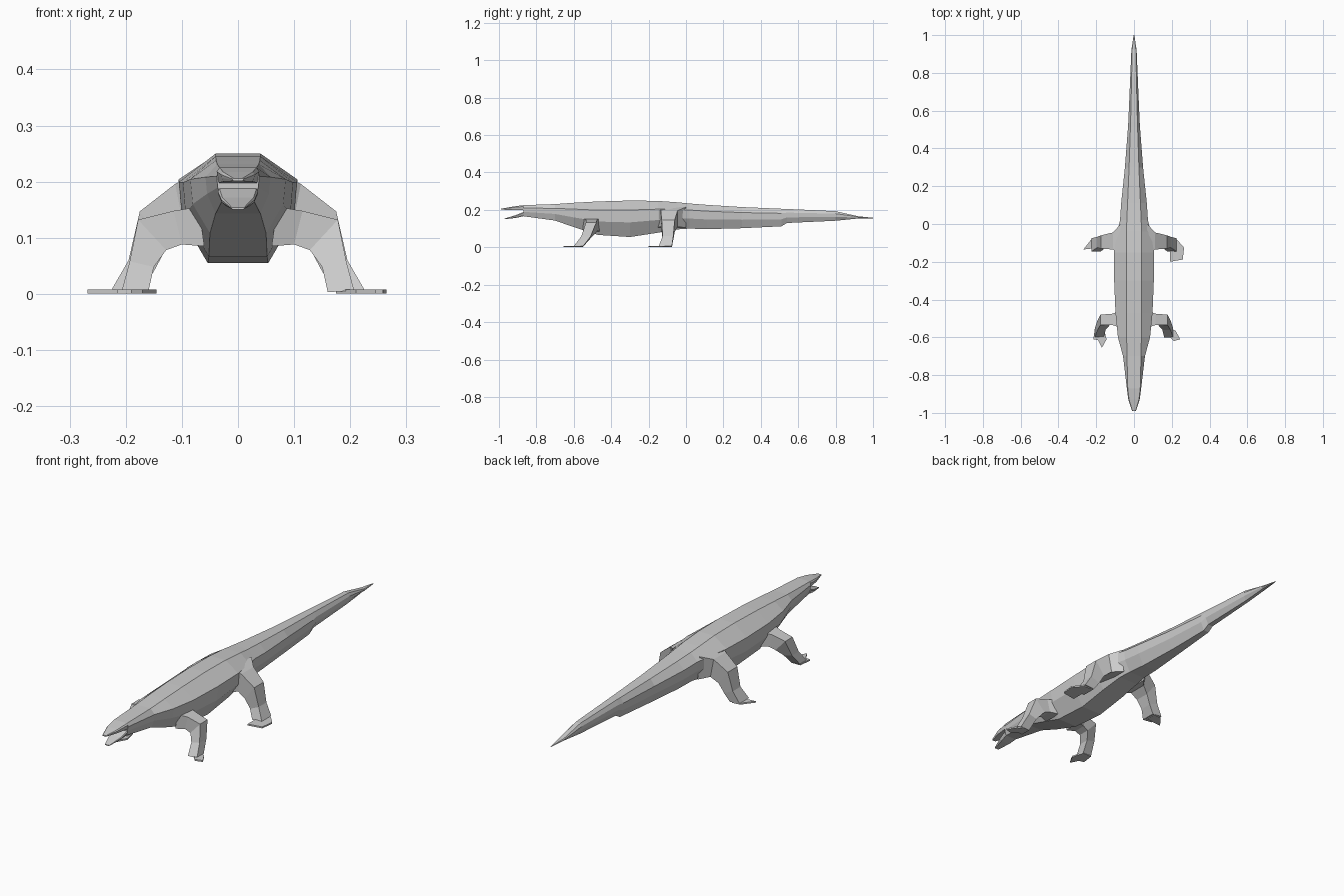
import bpy


def make(name, verts, faces):
    me = bpy.data.meshes.new(name)
    me.from_pydata(verts, [], faces)
    me.validate()
    ob = bpy.data.objects.new(name, me)
    bpy.context.collection.objects.link(ob)
    bpy.ops.object.select_all(action='DESELECT')
    bpy.context.view_layer.objects.active = ob
    ob.select_set(True)
    bpy.ops.object.mode_set(mode='EDIT')
    bpy.ops.mesh.select_all(action='SELECT')
    bpy.ops.mesh.normals_make_consistent(inside=False)
    bpy.ops.object.mode_set(mode='OBJECT')
    return ob


def loft(name, rings):
    n = len(rings[0])
    verts = [p for r in rings for p in r]
    faces = []
    for k in range(len(rings) - 1):
        for i in range(n):
            a, b = k * n + i, k * n + (i + 1) % n
            faces.append((a, b, b + n, a + n))
    faces.append(tuple(range(n)))
    faces.append(tuple(range(len(verts) - n, len(verts))))
    return make(name, verts, faces)


def section(y, w, zt, zb, top, bot):
    # eight-sided slice: flat back, sloping shoulder, upright flank, flat belly
    h = zt - zb
    half = [(top, zt), (w, zb + 0.74 * h), (w * 0.95, zb + 0.4 * h), (bot, zb)]
    return [(x, y, z) for x, z in half] + [(-x, y, z) for x, z in reversed(half)]


# Body and tail: y, half width, top z, bottom z, back half width, belly half width
body = [
    (-0.87, 0.038, 0.225, 0.166, 0.033, 0.028),
    (-0.70, 0.058, 0.231, 0.143, 0.037, 0.040),
    (-0.60, 0.085, 0.238, 0.108, 0.039, 0.050),
    (-0.47, 0.098, 0.245, 0.066, 0.040, 0.052),
    (-0.30, 0.105, 0.250, 0.055, 0.040, 0.054),
    (-0.15, 0.106, 0.248, 0.078, 0.040, 0.055),
    (-0.04, 0.088, 0.240, 0.096, 0.040, 0.050),
    (0.02, 0.074, 0.234, 0.100, 0.038, 0.042),
    (0.11, 0.068, 0.227, 0.097, 0.034, 0.036),
    (0.30, 0.048, 0.215, 0.102, 0.026, 0.024),
    (0.51, 0.032, 0.206, 0.112, 0.019, 0.014),
    (0.54, 0.030, 0.205, 0.130, 0.018, 0.013),
    (0.80, 0.019, 0.193, 0.142, 0.012, 0.008),
    (0.92, 0.014, 0.166, 0.154, 0.010, 0.006),
    (1.00, 0.002, 0.158, 0.155, 0.001, 0.001),
]
loft("body_and_tail", [section(*s) for s in body])

# Open jaws
loft("upper_jaw", [section(-0.87, 0.038, 0.225, 0.198, 0.033, 0.034),
                   section(-0.93, 0.030, 0.217, 0.200, 0.026, 0.026),
                   section(-0.99, 0.010, 0.206, 0.201, 0.008, 0.008)])
loft("lower_jaw", [section(-0.87, 0.036, 0.188, 0.166, 0.033, 0.028),
                   section(-0.91, 0.030, 0.172, 0.157, 0.028, 0.022),
                   section(-0.97, 0.012, 0.154, 0.150, 0.011, 0.009)])


def leg(name, side, rings, toes):
    # ring: outer x, outer z, inner x, inner z, front y, back y
    pts = [[(side * xo, yf, zo), (side * xo, yb, zo),
            (side * xi, yb, zi), (side * xi, yf, zi)]
           for xo, zo, xi, zi, yf, yb in rings]
    loft(name, pts)
    # thin flat foot under the shin
    outline = [(side * x, y) for x, y in toes]
    loft(name + "_foot", [[(x, y, 0.001) for x, y in outline],
                          [(x, y, 0.008) for x, y in outline]])


front = [(0.07, 0.155, 0.06, 0.085, -0.55, -0.46),
         (0.115, 0.148, 0.100, 0.088, -0.535, -0.475),
         (0.178, 0.132, 0.128, 0.078, -0.535, -0.480),
         (0.193, 0.058, 0.150, 0.048, -0.560, -0.510),
         (0.207, 0.006, 0.160, 0.003, -0.600, -0.550)]
leg("front_leg_right", 1, front,
    [(0.19, -0.55), (0.175, -0.58), (0.21, -0.62), (0.245, -0.61), (0.22, -0.565)])
leg("front_leg_left", -1, front,
    [(0.16, -0.55), (0.145, -0.61), (0.17, -0.655), (0.19, -0.615), (0.215, -0.61), (0.207, -0.55)])

hind = [(0.07, 0.215, 0.06, 0.105, -0.16, 0.0),
        (0.112, 0.196, 0.095, 0.110, -0.135, -0.045),
        (0.175, 0.147, 0.127, 0.083, -0.130, -0.060),
        (0.195, 0.060, 0.150, 0.040, -0.125, -0.068),
        (0.225, 0.008, 0.175, 0.003, -0.145, -0.075)]
leg("hind_leg_right", 1, hind,
    [(0.19, -0.08), (0.19, -0.20), (0.258, -0.188), (0.265, -0.125), (0.225, -0.08)])
leg("hind_leg_left", -1, hind,
    [(0.185, -0.075), (0.18, -0.125), (0.268, -0.135), (0.225, -0.08)])
